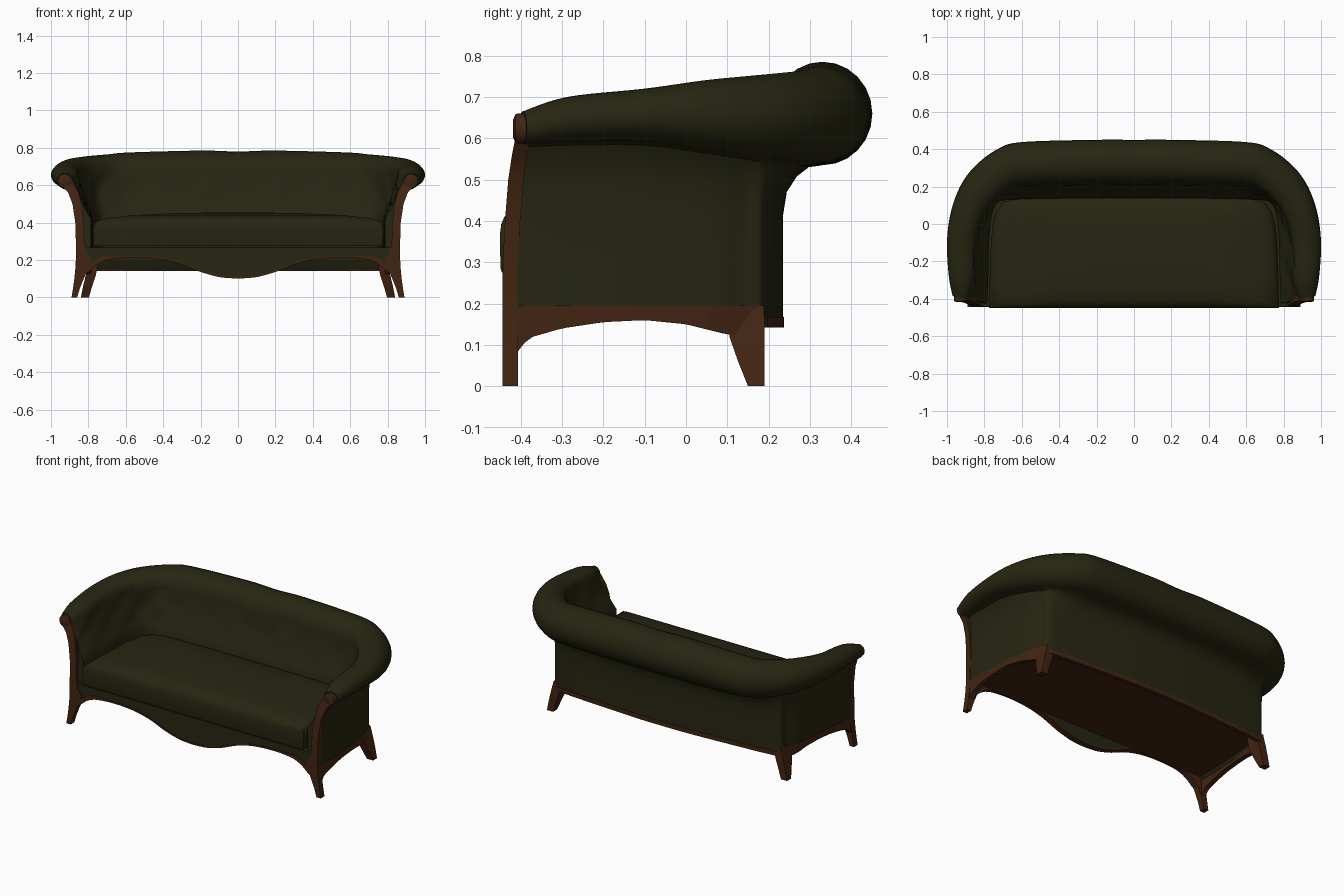
import bpy, bmesh, math
from mathutils import Vector

if "Cube" in bpy.data.objects:
    bpy.data.objects.remove(bpy.data.objects["Cube"])


def material(name, rgb):
    m = bpy.data.materials.new(name)
    m.diffuse_color = (*rgb, 1)
    m.use_nodes = True
    m.node_tree.nodes["Principled BSDF"].inputs["Base Color"].default_value = m.diffuse_color
    return m


GREEN = material("dark olive fabric", (0.020, 0.019, 0.006))
WOOD = material("dark brown wood", (0.055, 0.018, 0.006))


def loft(name, rings, mats, rule=None, mirror=False, angle=40):
    """Skin closed cross-sections, cap both ends, colour faces by a rule."""
    bm = bmesh.new()
    vr = [[bm.verts.new(p) for p in r] for r in rings]
    n = len(rings[0])
    for a, b in zip(vr, vr[1:]):
        for k in range(n):
            bm.faces.new((a[k], a[(k + 1) % n], b[(k + 1) % n], b[k]))
    bm.faces.new(vr[0])
    bm.faces.new(vr[-1][::-1])
    bmesh.ops.recalc_face_normals(bm, faces=bm.faces)
    if rule:
        for f in bm.faces:
            f.material_index = rule(f)
    me = bpy.data.meshes.new(name)
    bm.to_mesh(me)
    bm.free()
    ob = bpy.data.objects.new(name, me)
    bpy.context.collection.objects.link(ob)
    for m in mats:
        me.materials.append(m)
    if mirror:
        ob.modifiers.new("Mirror", 'MIRROR')
    bpy.ops.object.select_all(action='DESELECT')
    ob.select_set(True)
    bpy.context.view_layer.objects.active = ob
    bpy.ops.object.shade_smooth_by_angle(angle=math.radians(angle))
    return ob


def lerp_table(t, x):
    """Piecewise linear lookup in [(x, value), ...]."""
    for (x0, v0), (x1, v1) in zip(t, t[1:]):
        if x <= x1:
            return v0 + (v1 - v0) * max(0, (x - x0) / (x1 - x0))
    return t[-1][1]


def catmull(pts, sub):
    out = []
    for i in range(len(pts) - 1):
        p0, p1, p2, p3 = (pts[max(0, min(len(pts) - 1, i + k))] for k in (-1, 0, 1, 2))
        for s in range(sub):
            t = s / sub
            out.append([0.5 * (2 * b + (c - a) * t + (2 * a - 5 * b + 4 * c - d) * t * t
                        + (3 * b - a - 3 * c + d) * t ** 3) for a, b, c, d in zip(p0, p1, p2, p3)])
    return out + [list(pts[-1])]


# Upholstered shell: stations from the arm front round to the back centre
# wall x,y | inner x,y | roll outer x,y | roll half width, top z, bottom z | base z
HALF = [
    (.865, -.42, .785, -.425, .970, -.385, .045, .665, .585, .17),
    (.865, -.30, .780, -.30, .990, -.28, .070, .700, .590, .17),
    (.855, -.10, .775, -.10, 1.00, -.10, .080, .720, .590, .17),
    (.830, .06, .765, .02, .980, .06, .090, .740, .570, .17),
    (.800, .14, .750, .08, .930, .20, .100, .750, .555, .16),
    (.785, .185, .720, .12, .850, .31, .110, .757, .545, .145),
    (.700, .198, .640, .13, .730, .40, .115, .765, .540, .145),
    (.580, .208, .550, .135, .600, .438, .120, .775, .537, .145),
    (.200, .231, .200, .14, .200, .450, .120, .785, .535, .145),
    (0, .234, 0, .14, 0, .450, .120, .780, .535, .145),
]
FLIP = (-1, 1, -1, 1, -1, 1, 1, 1, 1, 1)
STATIONS = catmull(HALF + [tuple(v * f for v, f in zip(s, FLIP)) for s in HALF[-2::-1]], 6)


def section(s):
    B, I, O = Vector(s[0:2]), Vector(s[2:4]), Vector(s[4:6])
    hw, zt, zb, base = s[6:]
    d = (O - I).normalized()
    C = O - d * hw
    zc, hh = (zt + zb) / 2, (zt - zb) / 2
    pts = [(*B, base), (*B, .3), (*B, .41)]
    for k, t in ((.1, .48), (.35, .78), (.65, .96)):
        pts.append((*B.lerp(C, k), .41 + (zb - .41) * t))
    for i in range(17):                              # rolled top
        a = math.radians(-90 + 240 * i / 16)
        pts.append((*(C + d * hw * math.cos(a)), zc + hh * math.sin(a)))
    top = Vector(pts[-1])
    foot = Vector((*I, .42))
    for i in range(1, 9):                            # softly tufted inside
        t = i / 8
        p = top.lerp(foot, t)
        dip = .006 * math.sin(math.pi * t) * math.cos((abs(p.x) - p.y) * 25 + (i // 3) * math.pi)
        dip += .012 * math.sin(math.pi * t)
        pts.append((p.x + d.x * dip, p.y + d.y * dip, p.z))
    pts.append((*I, .25))
    pts.append((*B.lerp(I, .25), base))
    return pts


loft("back_and_arms", [section(s) for s in STATIONS], [GREEN])

# Seat deck with wooden underside
outline = [(s[0] * .975, s[1] * .975) for s in STATIONS]
loft("seat_deck", [[(x, y, z) for x, y in outline] for z in (.195, .265)],
     [GREEN, WOOD], lambda f: 1 if f.normal.z < -.5 else 0)

# Crowned seat cushion
plan = [(.775, -.45), (.772, -.30), (.765, -.10), (.755, 0), (.735, .07), (.70, .115), (.64, .137),
        (.4, .143), (.0, .145)]
plan = plan + [(-x, y) for x, y in plan[-2::-1]]
plan += [(x, -.45) for x in (-.5, -.25, 0, .25, .5)]
layers = [(.275, .985), (.287, .997), (.37, 1), (.392, .99), (.41, .965), (.425, .90),
          (.44, .72), (.45, .45), (.454, .15)]
loft("seat_cushion", [[(x * k, -.15 + (y + .15) * k, z) for x, y in plan] for z, k in layers],
     [GREEN], angle=50)

# Shaped front apron and its wooden edge
CURVE = [(0, .100), (.1, .107), (.2, .135), (.3, .178), (.4, .203), (.5, .213), (.6, .213),
         (.7, .203), (.76, .175), (.80, .135), (.83, .11)]
XS = [-.83 + 1.66 * i / 48 for i in range(49)]


def edge(x):
    return sum(lerp_table(CURVE, abs(x + o)) for o in (-.02, 0, .02)) / 3


def strip(x, y0, y1, z0, z1):
    return [(x, y0, z0), (x, y0, z1), (x, y1, z1), (x, y1, z0)]


def trim_height(x):
    return .009 + .03 * max(0, (abs(x) - .6) / .2)


loft("front_apron", [strip(x, -.440, -.41, edge(x) + .004, .268) for x in XS], [GREEN])
loft("apron_trim", [strip(x, -.444, -.405, edge(x), edge(x) + trim_height(x)) for x in XS], [WOOD])

# Front legs running up into the arm posts: z, left x, right x, front y
POST = [(0, .860, .890, -.444), (.05, .845, .882, -.444), (.10, .825, .875, -.444),
        (.15, .803, .870, -.444), (.20, .785, .867, -.444), (.24, .812, .867, -.444),
        (.30, .822, .867, -.443), (.40, .825, .870, -.438), (.50, .837, .885, -.430),
        (.56, .852, .908, -.421), (.60, .872, .945, -.413), (.63, .890, .960, -.408)]
loft("front_leg_and_post",
     [[(a, y, z), (b, y, z), (b, y + .037, z), (a, y + .037, z)] for z, a, b, y in POST],
     [WOOD], mirror=True)

# Scroll ends of the arms
loft("arm_scroll",
     [[(.926 + r * math.cos(a * math.pi / 10), y, .623 + r * math.sin(a * math.pi / 10))
       for a in range(20)] for y, r in ((-.418, .022), (-.412, .036), (-.38, .038))],
     [WOOD], mirror=True)

# Arched side rails
ARCH = [(-.41, .08), (-.395, .10), (-.38, .117), (-.3, .140), (-.2, .155), (-.1, .160),
        (0, .150), (.1, .125), (.185, .12)]
WALL = [(s[1], s[0]) for s in HALF[:6]]
rings = []
for i in range(31):
    y = -.41 + .595 * i / 30
    x, z = lerp_table(WALL, y) + .004, lerp_table(ARCH, y)
    rings.append([(x, y, z), (x, y, .195), (x - .03, y, .195), (x - .03, y, z)])
loft("side_rail", rings, [WOOD], mirror=True)

# Splayed back legs: z, x range, y range
LEG = [(0, .797, .840, .150, .190), (.06, .780, .828, .126, .190),
       (.12, .760, .814, .105, .190), (.195, .745, .794, .105, .189)]
loft("back_leg", [[(a, c, z), (b, c, z), (b, e, z), (a, e, z)] for z, a, b, c, e in LEG],
     [WOOD], mirror=True)

# Wooden strip along the bottom of the back
back = [s for s in STATIONS if s[1] > .18]
loft("back_trim", [strip(s[0], s[1] - .02, s[1] + .003, .142, .168) for s in back], [WOOD])
